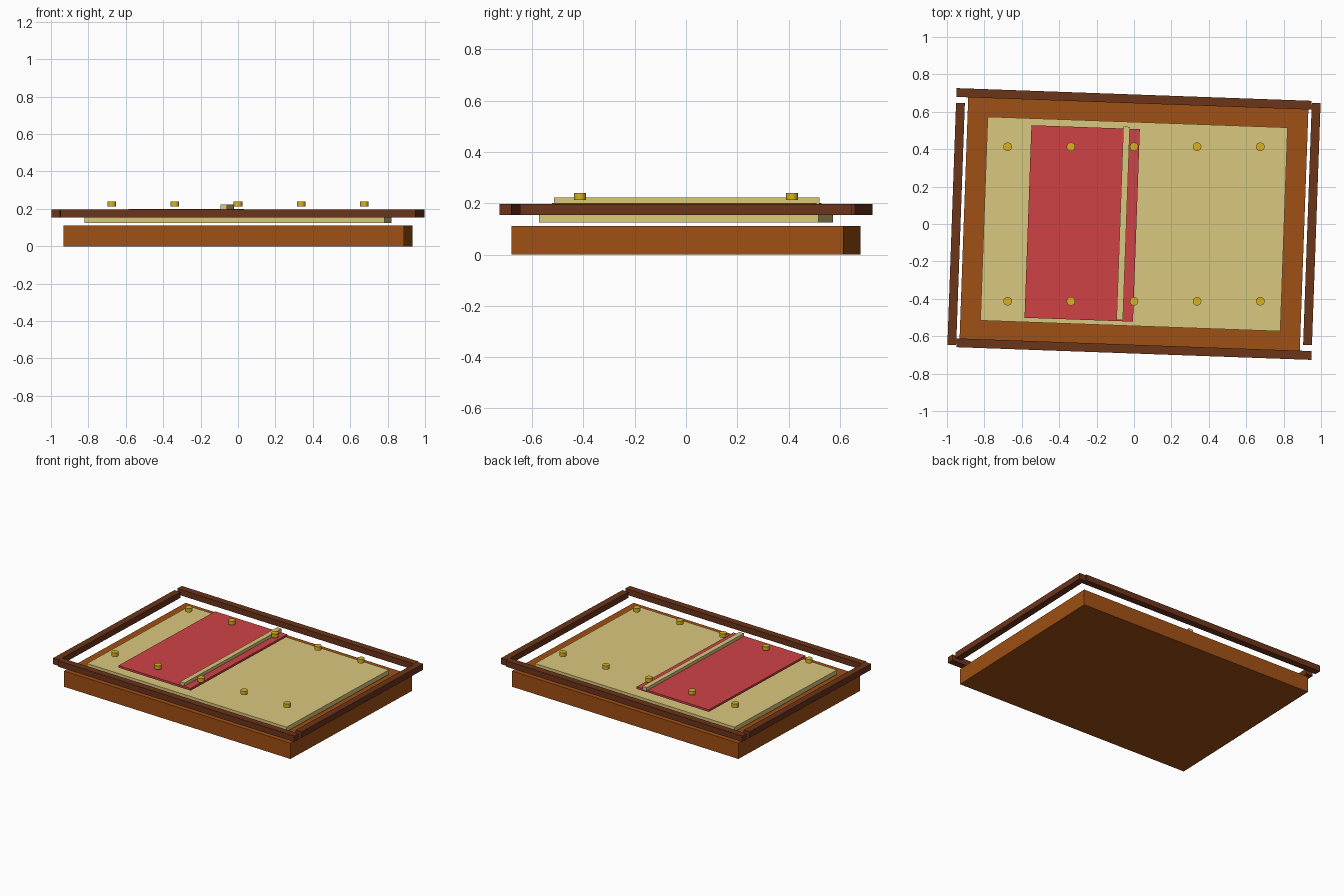
import bpy, math

if "Cube" in bpy.data.objects:
    bpy.data.objects.remove(bpy.data.objects["Cube"])

TILT = math.radians(-2.05)  # each slab is turned slightly about z


def material(name, rgb):
    m = bpy.data.materials.new(name)
    m.diffuse_color = (*rgb, 1)
    m.use_nodes = True
    m.node_tree.nodes["Principled BSDF"].inputs["Base Color"].default_value = m.diffuse_color
    return m


WOOD = material("wood", (0.35, 0.08, 0.007))
DARK = material("dark_wood", (0.15, 0.035, 0.01))
TAN = material("tan", (0.70, 0.58, 0.21))
RED = material("red", (0.62, 0.055, 0.06))
BRASS = material("brass", (0.70, 0.45, 0.015))


def slab(name, x, y, z0, z1, w, d, mat):
    bpy.ops.mesh.primitive_cube_add(size=1, location=(x, y, (z0 + z1) / 2),
                                    rotation=(0, 0, TILT))
    o = bpy.context.object
    o.name = name
    o.scale = (w, d, z1 - z0)
    o.data.materials.append(mat)


# Base board and panel
slab("base_board", 0, 0, 0, 0.112, 1.82, 1.295, WOOD)
slab("panel", 0, 0, 0.125, 0.157, 1.605, 1.09, TAN)

# Red sheet with its tan strip
slab("red_sheet", -0.277, 0.003, 0.185, 0.2, 0.58, 1.03, RED)
slab("strip", -0.058, 0.003, 0.197, 0.222, 0.035, 1.035, TAN)

# Raised rim, four separate bars
for s, ew, ns in ((-1, "left", "front"), (1, "right", "back")):
    slab("rim_" + ns, 0, s * 0.669, 0.155, 0.197, 1.9, 0.047, DARK)
    slab("rim_" + ew, s * 0.951, 0, 0.155, 0.197, 0.047, 1.295, DARK)

# Two rows of brass studs
for y in (-0.413, 0.413):
    for i in range(-2, 3):
        bpy.ops.mesh.primitive_cylinder_add(vertices=16, radius=0.023, depth=0.027,
                                            location=(i * 0.3375, y, 0.2265))
        o = bpy.context.object
        o.name = "stud"
        o.data.materials.append(BRASS)
        bpy.ops.object.shade_smooth_by_angle()
